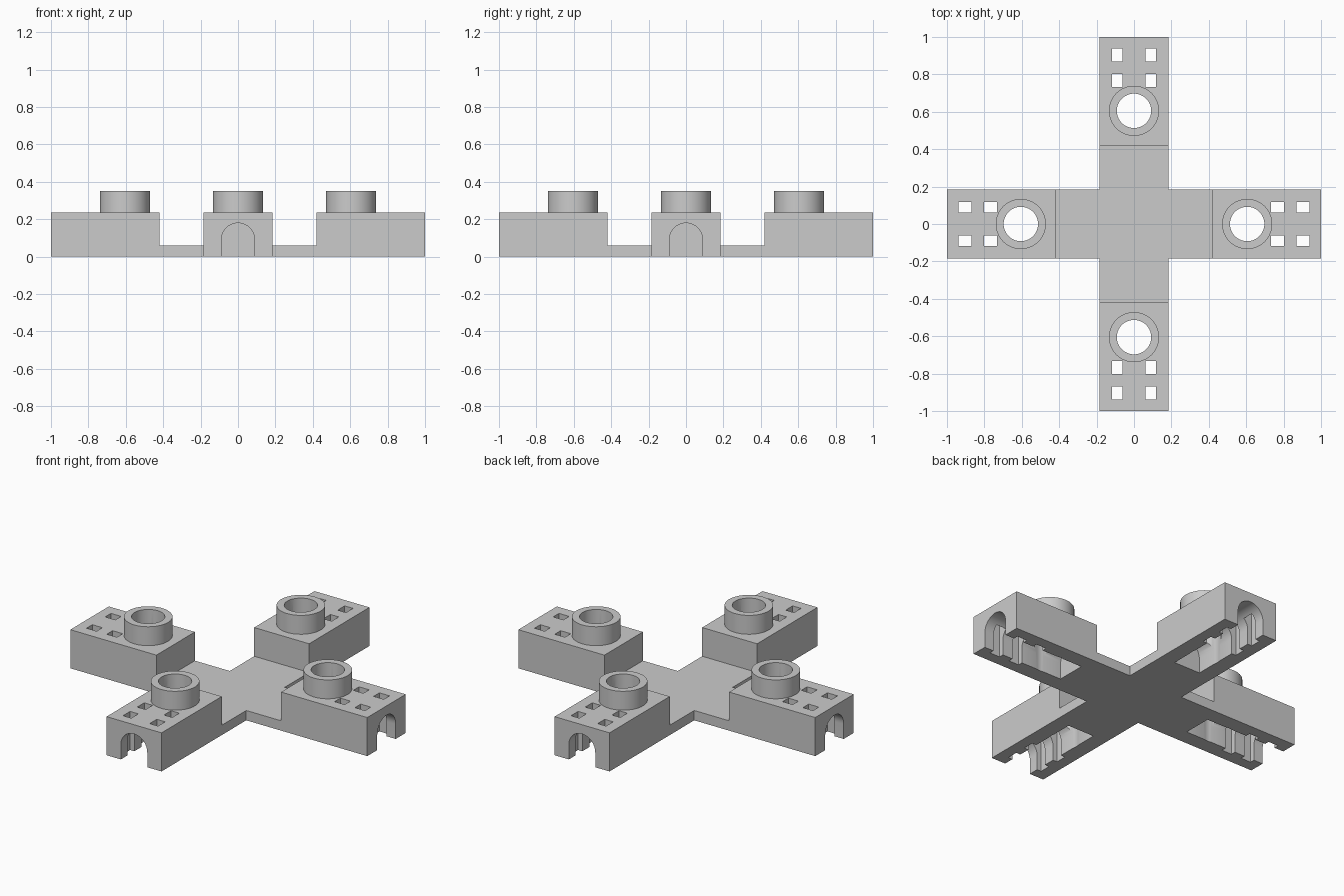
import bpy, bmesh
from math import pi, sin, cos, radians
from mathutils import Matrix, Vector

default = bpy.data.objects.get("Cube")
if default:
    bpy.data.objects.remove(default, do_unlink=True)

HALF = 0.185      # half the arm width
STEP = 0.42       # where the raised blocks begin
TOP = 0.235       # top of the blocks
RING_X = 0.605    # centre of each collar

grey = bpy.data.materials.new("light grey")
grey.use_nodes = True
COLOUR = (0.6, 0.6, 0.6, 1)
grey.diffuse_color = COLOUR
grey.node_tree.nodes["Principled BSDF"].inputs["Base Color"].default_value = COLOUR


def prism(name, points, direction):
    """Solid made by sweeping a flat outline along a direction."""
    bm = bmesh.new()
    face = bm.faces.new([bm.verts.new(p) for p in points])
    swept = bmesh.ops.extrude_face_region(bm, geom=[face], use_keep_orig=True)["geom"]
    bmesh.ops.translate(bm, vec=direction,
                        verts=[v for v in swept if isinstance(v, bmesh.types.BMVert)])
    bmesh.ops.recalc_face_normals(bm, faces=bm.faces)
    mesh = bpy.data.meshes.new(name)
    bm.to_mesh(mesh)
    bm.free()
    mesh.materials.append(grey)
    ob = bpy.data.objects.new(name, mesh)
    bpy.context.scene.collection.objects.link(ob)
    return ob


def box(name, x0, x1, y0, y1, z0, z1):
    return prism(name, [(x0, y0, z0), (x1, y0, z0), (x1, y1, z0), (x0, y1, z0)],
                 (0, 0, z1 - z0))


def cylinder(name, x, r, z0, z1, n=64):
    return prism(name, [(x + r * cos(2 * pi * i / n), r * sin(2 * pi * i / n), z0)
                        for i in range(n)], (0, 0, z1 - z0))


def combine(body, tool, operation):
    """Apply a boolean and discard the helper."""
    mod = body.modifiers.new("shape", 'BOOLEAN')
    mod.operation, mod.object, mod.solver = operation, tool, 'EXACT'
    tool.hide_render = True
    bpy.context.view_layer.update()
    result = body.evaluated_get(bpy.context.evaluated_depsgraph_get())
    mesh = bpy.data.meshes.new_from_object(result)
    body.modifiers.clear()
    body.data = mesh
    bpy.data.objects.remove(tool, do_unlink=True)


# Thin cross-shaped plate joining the arms
corners = [Vector((STEP, -HALF, 0)), Vector((STEP, HALF, 0)), Vector((HALF, HALF, 0))]
outline = [Matrix.Rotation(turn * pi / 2, 3, 'Z') @ corner
           for turn in range(4) for corner in corners]
prism("centre_plate", outline, (0, 0, 0.06))

# Raised block with a round collar on top
arm = box("arm_left", STEP, 1, -HALF, HALF, 0, TOP)
combine(arm, cylinder("collar", RING_X, 0.134, 0.2, 0.35), 'UNION')

# Arched channel along the underside, open at the outer end
R = 0.089
arch = [(0.455, -R, -0.1), (0.455, R, -0.1)]
arch += [(0.455, R * cos(pi * i / 24), 0.09 + R * sin(pi * i / 24)) for i in range(25)]
combine(arm, prism("channel", arch, (0.7, 0, 0)), 'DIFFERENCE')

# Collar bore and the four square slots
combine(arm, cylinder("bore", RING_X, 0.092, -0.1, 0.5), 'DIFFERENCE')
for x in (0.767, 0.904):
    for side in (-1, 1):
        y = 0.09 * side
        combine(arm, box("slot", x - 0.034, x + 0.034, y - 0.028, y + 0.028, -0.1, 0.3),
                'DIFFERENCE')

# Smooth the round surfaces only
bpy.ops.object.select_all(action='DESELECT')
arm.select_set(True)
bpy.context.view_layer.objects.active = arm
bpy.ops.object.shade_smooth_by_angle(angle=radians(30))

# Repeat the arm around the centre
for turn, name in enumerate(("arm_back", "arm_right", "arm_front"), 1):
    copy = bpy.data.objects.new(name, arm.data)
    copy.rotation_euler.z = turn * pi / 2
    bpy.context.scene.collection.objects.link(copy)
